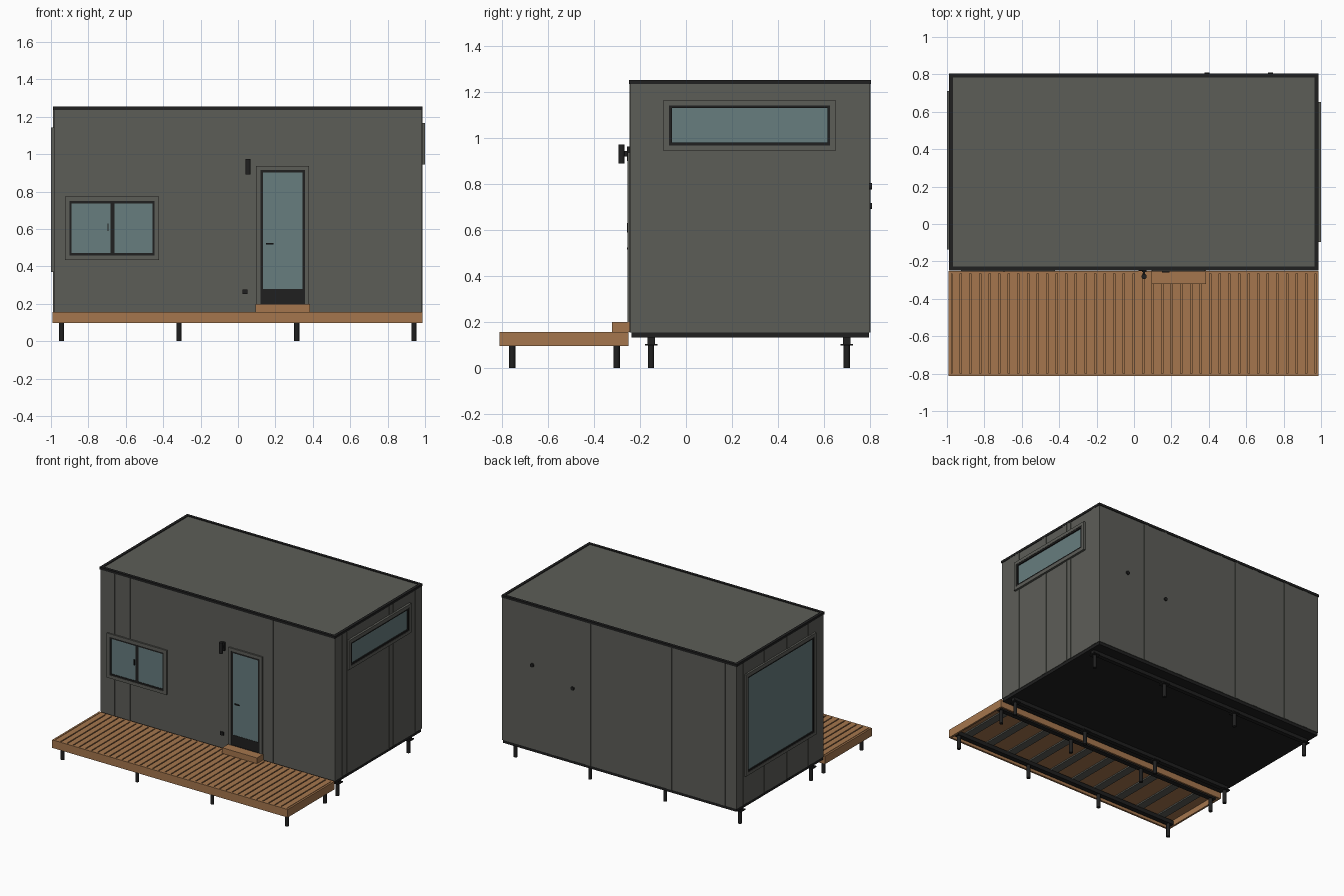
import bpy, bmesh, math
from mathutils import Matrix

if "Cube" in bpy.data.objects:
    bpy.data.objects.remove(bpy.data.objects["Cube"])


def mat(name, rgb):
    m = bpy.data.materials.new(name)
    m.diffuse_color = (*rgb, 1)
    m.use_nodes = True
    m.node_tree.nodes["Principled BSDF"].inputs["Base Color"].default_value = m.diffuse_color
    return m


CLAD = mat("grey cladding", (0.108, 0.11, 0.097))
BLACK = mat("black metal", (0.014, 0.014, 0.014))
WOOD = mat("deck wood", (0.375, 0.182, 0.075))
GLASS = mat("window glass", (0.135, 0.205, 0.212))


def finish(name, bm, m):
    bmesh.ops.recalc_face_normals(bm, faces=bm.faces)
    me = bpy.data.meshes.new(name)
    bm.to_mesh(me)
    bm.free()
    me.materials.append(m)
    ob = bpy.data.objects.new(name, me)
    bpy.context.collection.objects.link(ob)
    return ob


def boxes(name, m, items):
    """One object from boxes given as (x0, x1, y0, y1, z0, z1)."""
    bm = bmesh.new()
    for x0, x1, y0, y1, z0, z1 in items:
        mx = Matrix.Translation(((x0 + x1) / 2, (y0 + y1) / 2, (z0 + z1) / 2))
        mx = mx @ Matrix.Diagonal((abs(x1 - x0), abs(y1 - y0), abs(z1 - z0), 1))
        bmesh.ops.create_cube(bm, size=1, matrix=mx)
    return finish(name, bm, m)


def cylinder(name, m, centre, r, depth, axis="Z", sides=20):
    bm = bmesh.new()
    rot = Matrix.Rotation(math.pi / 2, 4, "X") if axis == "Y" else Matrix()
    bmesh.ops.create_cone(bm, cap_ends=True, segments=sides, radius1=r, radius2=r,
                          depth=depth, matrix=Matrix.Translation(centre) @ rot)
    for f in bm.faces:
        f.smooth = len(f.verts) == 4
    for e in bm.edges:
        e.smooth = e.calc_face_angle(0) < 0.6
    return finish(name, bm, m)


# House extents
X0, X1, Y0, Y1 = -0.985, 0.983, -0.242, 0.80
WZ0, WZ1 = 0.155, 1.236


def on_wall(side, a0, a1, z0, z1, d0, d1):
    """Box lying on a wall: a runs along it, d is the distance outwards."""
    if side == "front":
        return (a0, a1, Y0 - d1, Y0 - d0, z0, z1)
    if side == "back":
        return (a0, a1, Y1 + d0, Y1 + d1, z0, z1)
    if side == "right":
        return (X1 + d0, X1 + d1, a0, a1, z0, z1)
    return (X0 - d1, X0 - d0, a0, a1, z0, z1)


def ring(side, a0, a1, z0, z1, w, d):
    """Four bars round an opening."""
    return [on_wall(side, a0, a0 + w, z0, z1, -0.01, d),
            on_wall(side, a1 - w, a1, z0, z1, -0.01, d),
            on_wall(side, a0 + w, a1 - w, z0, z0 + w, -0.01, d),
            on_wall(side, a0 + w, a1 - w, z1 - w, z1, -0.01, d)]


def window(name, side, a0, a1, z0, z1, depth, trim=0.024, frame=0.012):
    boxes(name + "_trim", CLAD, ring(side, a0, a1, z0, z1, trim, depth))
    a0, a1, z0, z1 = a0 + trim, a1 - trim, z0 + trim, z1 - trim
    boxes(name + "_frame", BLACK, ring(side, a0, a1, z0, z1, frame, depth - 0.002))
    boxes(name + "_glass", GLASS, [on_wall(side, a0 + frame, a1 - frame, z0 + frame,
                                           z1 - frame, -0.002, 0.006)])


# Body, cladding bands, floor frame
boxes("walls", CLAD, [(X0, X1, Y0, Y1, WZ0, WZ1)])
bands = {
    "front": [-0.885, -0.755, -0.45, -0.325, -0.152, 0.145, 0.445, 0.745],
    "back": [-0.87, -0.70, -0.42, -0.26, -0.10, 0.26, 0.40, 0.56],
    "right": [-0.135, -0.08, 0.21, 0.43, 0.475, 0.74],
    "left": [-0.08, 0.18, 0.45, 0.70],
}
for side, spots in bands.items():
    boxes(side + "_cladding_bands", CLAD,
          [on_wall(side, c - 0.021, c + 0.021, WZ0, WZ1, -0.005, 0.003) for c in spots])
boxes("floor_frame", BLACK, [(X0 + 0.003, X1 - 0.003, Y0 + 0.004, Y1 - 0.004, 0.132, WZ0)])

# Roof panel and edge trim
rx0, rx1, ry0, ry1 = -0.99, 0.987, -0.248, 0.805
boxes("roof_panel", CLAD, [(rx0 + 0.01, rx1 - 0.01, ry0 + 0.01, ry1 - 0.01, 1.23, 1.249)])
t = 0.022
boxes("roof_edge_trim", BLACK, [
    (rx0, rx1, ry0, ry0 + t, WZ1, 1.254), (rx0, rx1, ry1 - t, ry1, WZ1, 1.254),
    (rx0, rx0 + t, ry0 + t, ry1 - t, WZ1, 1.254),
    (rx1 - t, rx1, ry0 + t, ry1 - t, WZ1, 1.254)])

# Windows
window("sliding_window", "front", -0.925, -0.422, 0.435, 0.773, 0.012)
boxes("sliding_window_mullion", BLACK,
      [on_wall("front", -0.682, -0.66, 0.46, 0.75, 0, 0.011),
       on_wall("front", -0.699, -0.692, 0.59, 0.63, 0, 0.014)])
window("high_window", "right", -0.097, 0.652, 0.945, 1.167, 0.017)
window("picture_window", "left", -0.135, 0.71, 0.37, 1.142, 0.015)

# Door
boxes("door_trim", CLAD, [
    on_wall("front", 0.097, 0.12, 0.157, 0.937, 0, 0.012),
    on_wall("front", 0.357, 0.38, 0.157, 0.937, 0, 0.012),
    on_wall("front", 0.12, 0.357, 0.915, 0.937, 0, 0.012)])
boxes("door_frame", BLACK, ring("front", 0.12, 0.357, 0.19, 0.915, 0.013, 0.010)
      + [on_wall("front", 0.133, 0.344, 0.2, 0.28, 0, 0.008)])
boxes("door_glass", GLASS, [on_wall("front", 0.133, 0.344, 0.28, 0.902, 0, 0.006)])
boxes("door_handle", BLACK, [on_wall("front", 0.15, 0.19, 0.516, 0.524, 0.01, 0.016),
                             on_wall("front", 0.15, 0.157, 0.516, 0.524, 0, 0.012)])

# Wall lamp, socket, back vents
cylinder("wall_lamp", BLACK, (0.054, -0.281, 0.932), 0.014, 0.082)
boxes("lamp_bracket", BLACK, [(0.042, 0.066, -0.256, Y0, 0.90, 0.963),
                              (0.049, 0.059, -0.272, Y0, 0.92, 0.945)])
boxes("wall_socket", BLACK, [on_wall("front", 0.025, 0.05, 0.252, 0.277, 0, 0.01)])
for i, (x, z) in enumerate([(0.73, 0.79), (0.39, 0.705)]):
    cylinder(f"back_vent_{i + 1}", BLACK, (x, Y1 + 0.002, z), 0.014, 0.016, "Y")

# Deck: fascia, base, boards and joists
dx0, dx1, dy0, dy1, top = -0.991, 0.986, -0.812, -0.25, 0.157
f = 0.014
boxes("deck_fascia", WOOD, [
    (dx0, dx1, dy0, dy0 + f, 0.096, top), (dx0, dx1, dy1 - f, dy1, 0.096, top),
    (dx0, dx0 + f, dy0 + f, dy1 - f, 0.096, top),
    (dx1 - f, dx1, dy0 + f, dy1 - f, 0.096, top)])
boxes("deck_base", WOOD, [(dx0 + f, dx1 - f, dy0 + f, dy1 - f, 0.138, 0.146)])
n = 38
pitch = (dx1 - dx0 - 2 * f) / n
boxes("deck_boards", WOOD, [
    (dx0 + f + i * pitch + 0.004, dx0 + f + (i + 1) * pitch - 0.004,
     dy0 + f, dy1 - f, 0.143, top) for i in range(n)])
boxes("deck_joists", CLAD, [(x - 0.03, x + 0.03, dy0 + f, dy1 - f, 0.128, 0.139)
                            for x in [-0.87 + 0.193 * i for i in range(10)]])
boxes("door_step", WOOD, [(0.093, 0.385, -0.322, Y0, top, 0.2)])

# Legs and the rails they carry
LEG_X = [-0.943, -0.316, 0.314, 0.941]
boxes("deck_rails", BLACK, [(dx0 + f, dx1 - f, y - 0.018, y + 0.018, 0.1, 0.13)
                            for y in (-0.757, -0.302)])
boxes("house_rails", BLACK, [(-0.96, 0.96, y - 0.016, y + 0.016, 0.105, 0.134)
                             for y in (-0.152, 0.70)])
for kind, ys, h in (("deck", (-0.757, -0.302), 0.105), ("house", (-0.152, 0.70), 0.134)):
    for row, y in zip(("front", "back"), ys):
        for i, x in enumerate(LEG_X):
            cylinder(f"{kind}_{row}_leg_{i + 1}", BLACK, (x, y, h / 2), 0.0135, h, sides=16)
            if kind == "house":
                boxes(f"{kind}_{row}_leg_plate_{i + 1}", BLACK,
                      [(x - 0.027, x + 0.027, y - 0.027, y + 0.027, 0.097, 0.105)])
